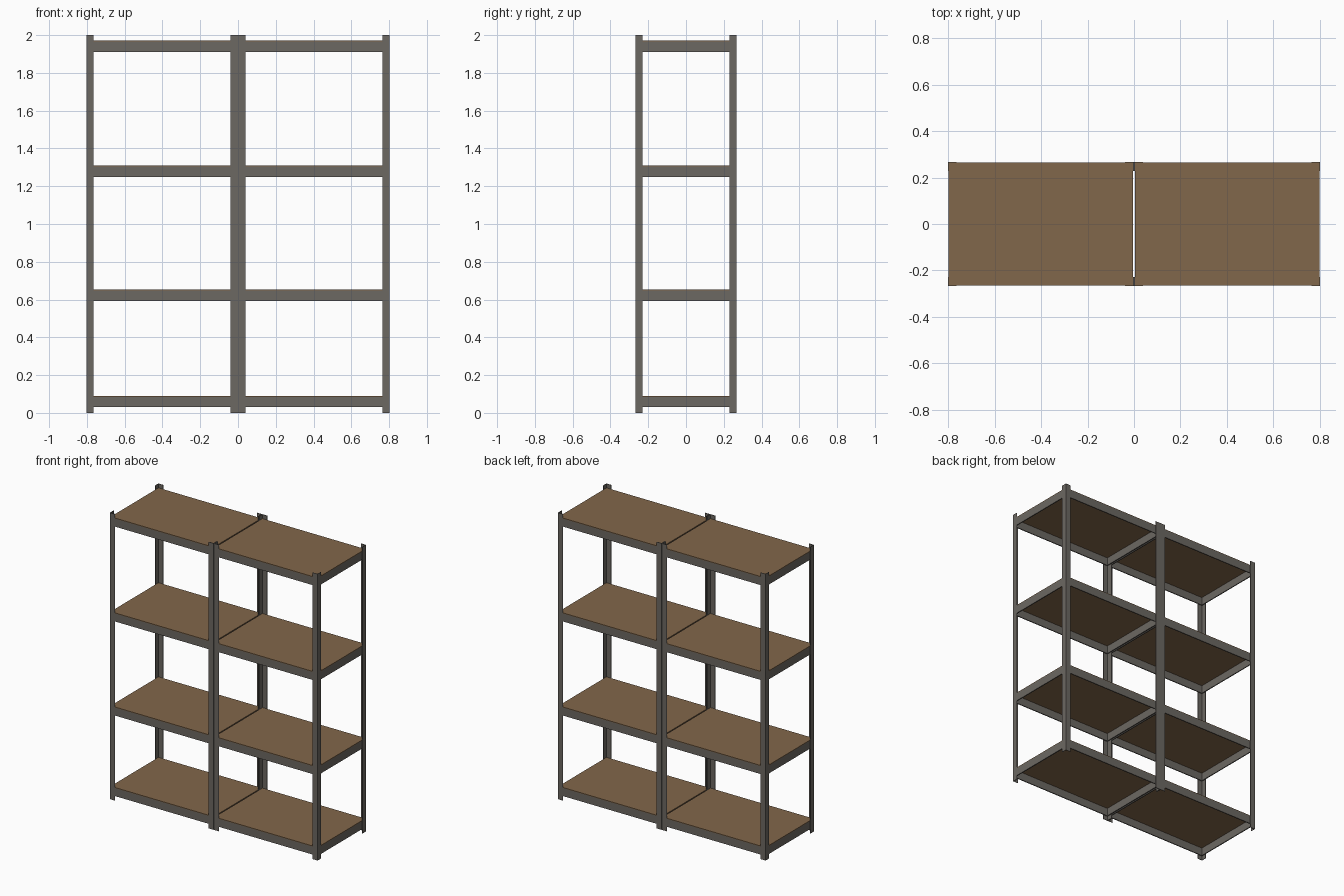
import bpy, bmesh

if "Cube" in bpy.data.objects:
    bpy.data.objects.remove(bpy.data.objects["Cube"])

def material(name, rgb):
    m = bpy.data.materials.new(name)
    m.diffuse_color = (*rgb, 1)
    m.use_nodes = True
    m.node_tree.nodes["Principled BSDF"].inputs["Base Color"].default_value = m.diffuse_color
    return m

STEEL = material("grey steel", (0.15, 0.138, 0.122))
BOARD = material("brown board", (0.222, 0.136, 0.07))

def prism(name, profile, z0, z1, mat):
    """Extrude a flat xy outline from z0 to z1."""
    bm = bmesh.new()
    face = bm.faces.new([bm.verts.new((x, y, z0)) for x, y in profile])
    ext = bmesh.ops.extrude_face_region(bm, geom=[face])
    for v in ext["geom"]:
        if isinstance(v, bmesh.types.BMVert):
            v.co.z = z1
    bmesh.ops.recalc_face_normals(bm, faces=bm.faces)
    me = bpy.data.meshes.new(name)
    bm.to_mesh(me)
    bm.free()
    me.materials.append(mat)
    ob = bpy.data.objects.new(name, me)
    bpy.context.collection.objects.link(ob)
    return ob

def box(name, x0, x1, y0, y1, z0, z1, mat):
    return prism(name, [(x0, y0), (x1, y0), (x1, y1), (x0, y1)], z0, z1, mat)

X0, X1, Y = 0.001, 0.802, 0.267   # one bay, outer faces of the posts
T, W = 0.003, 0.038               # post sheet thickness and flange width
B = 0.007                         # beam thickness
TOPS = (0.09, 0.652, 1.309, 1.971)

for side, sx in (("left", -1), ("right", 1)):
    # L-section corner posts
    for xc, dx in ((X0, 1), (X1, -1)):
        for end, sy in (("front", -1), ("back", 1)):
            pts = [(0, 0), (W, 0), (W, T), (T, T), (T, W), (0, W)]
            outline = [(sx * (xc + dx * a), sy * (Y - b)) for a, b in pts]
            where = "inner" if dx == 1 else "outer"
            prism(f"{side}_{where}_{end}_post", outline, 0, 2, STEEL)
    # Shelves: four edge beams with a thin board on top
    xa, xb, ye = X0 + T, X1 - T, Y - T
    for i, top in enumerate(TOPS, 1):
        lo, hi = top - 0.06, top - 0.005
        for end, sy in (("front", -1), ("back", 1)):
            box(f"{side}_shelf_{i}_{end}_beam", sx * xa, sx * xb,
                sy * ye, sy * (ye - B), lo, hi, STEEL)
        for where, a, b in (("inner", xa, xa + B), ("outer", xb - B, xb)):
            box(f"{side}_shelf_{i}_{where}_beam", sx * a, sx * b,
                -ye + B, ye - B, lo, hi, STEEL)
        box(f"{side}_shelf_{i}_board", sx * xa, sx * xb, -ye, ye, hi, top, BOARD)
